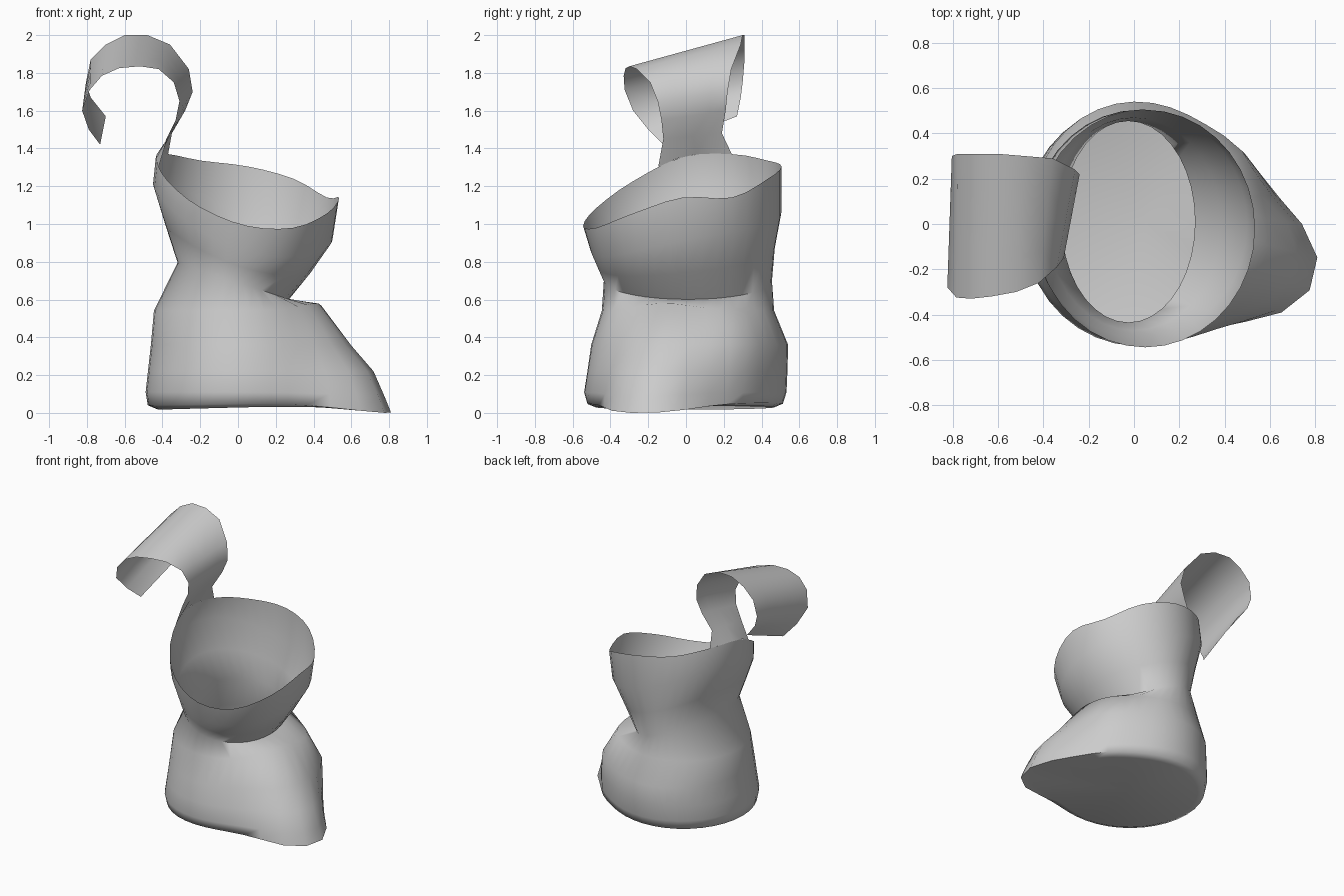
import bpy, bmesh, math
from mathutils import Vector

if "Cube" in bpy.data.objects:
    bpy.data.objects.remove(bpy.data.objects["Cube"])

SEG = 36
# rim height every 30 degrees, starting at +x
RIM_Z = [1.14, 1.14, 1.24, 1.305, 1.335, 1.37, 1.355, 1.225, 1.085, .99, .98, 1.055]


def finish(bm, name):
    bmesh.ops.recalc_face_normals(bm, faces=bm.faces)
    me = bpy.data.meshes.new(name)
    bm.to_mesh(me)
    bm.free()
    ob = bpy.data.objects.new(name, me)
    bpy.context.collection.objects.link(ob)
    bpy.ops.object.select_all(action='DESELECT')
    ob.select_set(True)
    bpy.context.view_layer.objects.active = ob
    bpy.ops.object.shade_smooth_by_angle(angle=math.radians(75))
    return ob


def bump(a, centre, width):
    d = (math.degrees(a) - centre + 180) % 360 - 180
    return 1 / (1 + abs(d / width) ** 2.6)


def ring(bm, cx, cy, rx, ry, z, zx=0, zy=0, zyy=0, toe=0, dip=0, side=0):
    """Tilted ellipse with a pointed toe bulge and a softer side bulge."""
    verts = []
    for i in range(SEG):
        a = 2 * math.pi * i / SEG
        t, s = bump(a, -16, 23), bump(a, 24, 20)
        out = toe * t + side * s
        x = cx + (rx + out) * math.cos(a)
        y = cy + (ry + out) * math.sin(a)
        verts.append(bm.verts.new((x, y, z + zx * x + zy * y + zyy * y * y - dip * t)))
    return verts


def rim_point(a):
    """Point on the slanted open rim at angle a (smooth through RIM_Z)."""
    u = math.degrees(a) / 30
    k = math.floor(u)
    t = u - k
    p0, p1, p2, p3 = (RIM_Z[(k + j) % 12] for j in (-1, 0, 1, 2))
    z = p1 + .5 * t * (p2 - p0 + t * (2 * p0 - 5 * p1 + 4 * p2 - p3
                                      + t * (3 * (p1 - p2) + p3 - p0)))
    return Vector((.05 + .485 * math.cos(a), -.02 + .525 * math.sin(a), z))


def bridge(bm, a, b, closed=True):
    n = len(a)
    for i in range(n if closed else n - 1):
        j = (i + 1) % n
        bm.faces.new((a[i], a[j], b[j], b[i]))


# sack body: floor, flared foot, pinched tilted waist
bm = bmesh.new()
rings = [ring(bm, *r) for r in [
    (0, 0, .42, .46, .03, .03, 0, 0, .33, .03, .03),
    (0, 0, .475, .505, .05, .02, 0, 0, .35, .066, .04),
    (0, 0, .487, .525, .11, 0, 0, 0, .30, .02, .04),
    (0, .01, .475, .52, .22, 0, 0, 0, .25, 0, .055),
    (0, .02, .46, .515, .36, 0, 0, 0, .135, 0, .075),
    (-.01, .01, .435, .455, .54, 0, 0, 0, 0, -.04, .04),
    (-.025, .01, .295, .445, .69, -.33),
    (.0, 0, .385, .47, .87, -.33, .1, -.2),
    (.025, 0, .475, .505, 1.07, -.31, .2, -.4),
]]
# open rim
rings.append([bm.verts.new(rim_point(2 * math.pi * i / SEG)) for i in range(SEG)])
for lo, hi in zip(rings, rings[1:]):
    bridge(bm, lo, hi)
mid = bm.verts.new((.05, 0, .045))
for i in range(SEG):
    bm.faces.new((mid, rings[0][(i + 1) % SEG], rings[0][i]))
finish(bm, "sack_body")

# curled strap growing from the rim, lofted between its front and back edges
front = [(-.38, -.12, 1.45), (-.33, -.13, 1.55), (-.31, -.15, 1.65),
         (-.34, -.19, 1.75), (-.42, -.26, 1.82), (-.52, -.30, 1.835), (-.63, -.32, 1.825),
         (-.72, -.33, 1.785), (-.785, -.325, 1.71), (-.825, -.28, 1.60), (-.79, -.20, 1.50),
         (-.73, -.12, 1.42)]
back = [(-.35, .19, 1.48), (-.28, .21, 1.60), (-.24, .22, 1.70),
        (-.26, .24, 1.82), (-.36, .29, 1.95), (-.48, .30, 2.0), (-.60, .31, 2.0),
        (-.70, .31, 1.95), (-.78, .31, 1.87), (-.805, .30, 1.75), (-.78, .29, 1.67),
        (-.70, .27, 1.57)]
bm = bmesh.new()
rows = [[bm.verts.new(rim_point(math.radians(194 - 44 * t / 4))) for t in range(5)]]
for f, b in zip(front, back):
    rows.append([bm.verts.new(Vector(f).lerp(Vector(b), t / 4)) for t in range(5)])
for lo, hi in zip(rows, rows[1:]):
    bridge(bm, lo, hi, closed=False)
finish(bm, "curled_strap")
